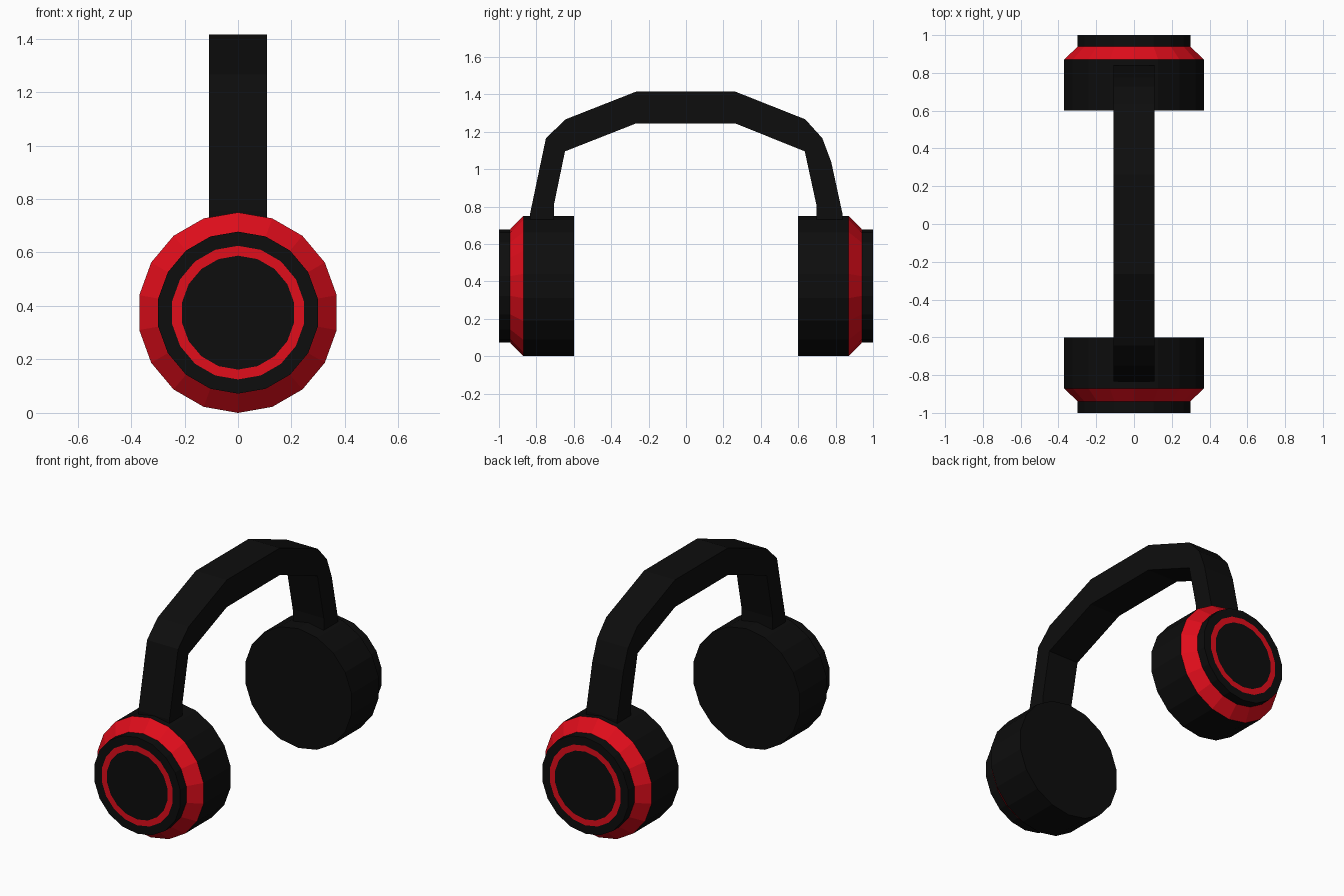
import bpy, bmesh
from math import sin, cos, pi

if "Cube" in bpy.data.objects:
    bpy.data.objects.remove(bpy.data.objects["Cube"])


def material(name, rgb):
    m = bpy.data.materials.new(name)
    m.diffuse_color = (*rgb, 1)
    m.use_nodes = True
    m.node_tree.nodes["Principled BSDF"].inputs["Base Color"].default_value = m.diffuse_color
    return m


BLACK = material("black", (0.004, 0.004, 0.004))
RED = material("red", (0.75, 0.004, 0.011))


def finish(name, bm):
    bmesh.ops.recalc_face_normals(bm, faces=bm.faces)
    me = bpy.data.meshes.new(name)
    bm.to_mesh(me)
    bm.free()
    me.materials.append(BLACK)
    me.materials.append(RED)
    ob = bpy.data.objects.new(name, me)
    bpy.context.collection.objects.link(ob)
    return ob


# Ear cups: 18-sided turned profile (radius, distance from centre, band colour after it)
SIDES, CUP_Z = 18, 0.375
PROFILE = [(0.375, 0.60, 0), (0.375, 0.87, 1), (0.303, 0.94, 0),
           (0.303, 1.00, 0), (0.25, 1.00, 1), (0.213, 1.00, 0)]


def ear_cup(name, side):
    bm = bmesh.new()
    rings = [[bm.verts.new((r * sin(2 * pi * i / SIDES), side * y,
                            CUP_Z + r * cos(2 * pi * i / SIDES)))
              for i in range(SIDES)] for r, y, _ in PROFILE]
    for k in range(len(rings) - 1):
        a, b = rings[k], rings[k + 1]
        for i in range(SIDES):
            j = (i + 1) % SIDES
            f = bm.faces.new((a[i], a[j], b[j], b[i]))
            f.material_index = PROFILE[k][2]
    bm.faces.new(rings[0])
    bm.faces.new(rings[-1])
    return finish(name, bm)


ear_cup("front_ear_cup", -1)
ear_cup("back_ear_cup", 1)

# Headband: faceted arch outline (y, z) extruded across x, ends sunk in the cups
OUTER = [(-0.835, 0.69), (-0.835, 0.755), (-0.749, 1.165), (-0.644, 1.266),
         (-0.265, 1.415), (0.262, 1.415), (0.638, 1.266), (0.729, 1.165),
         (0.776, 1.04), (0.838, 0.755), (0.838, 0.69)]
INNER = [(0.698, 0.69), (0.698, 0.805), (0.635, 1.095), (0.262, 1.245),
         (-0.265, 1.245), (-0.647, 1.095), (-0.707, 0.805), (-0.707, 0.69)]
HALF_WIDTH = 0.108

bm = bmesh.new()
face = bm.faces.new([bm.verts.new((-HALF_WIDTH, y, z)) for y, z in OUTER + INNER])
ext = bmesh.ops.extrude_face_region(bm, geom=[face])
moved = [g for g in ext["geom"] if isinstance(g, bmesh.types.BMVert)]
bmesh.ops.translate(bm, verts=moved, vec=(2 * HALF_WIDTH, 0, 0))
if len([f for f in bm.faces if len(f.verts) > 4]) < 2:
    bm.faces.new([v for v in bm.verts if v.co.x < 0])
finish("headband", bm)
